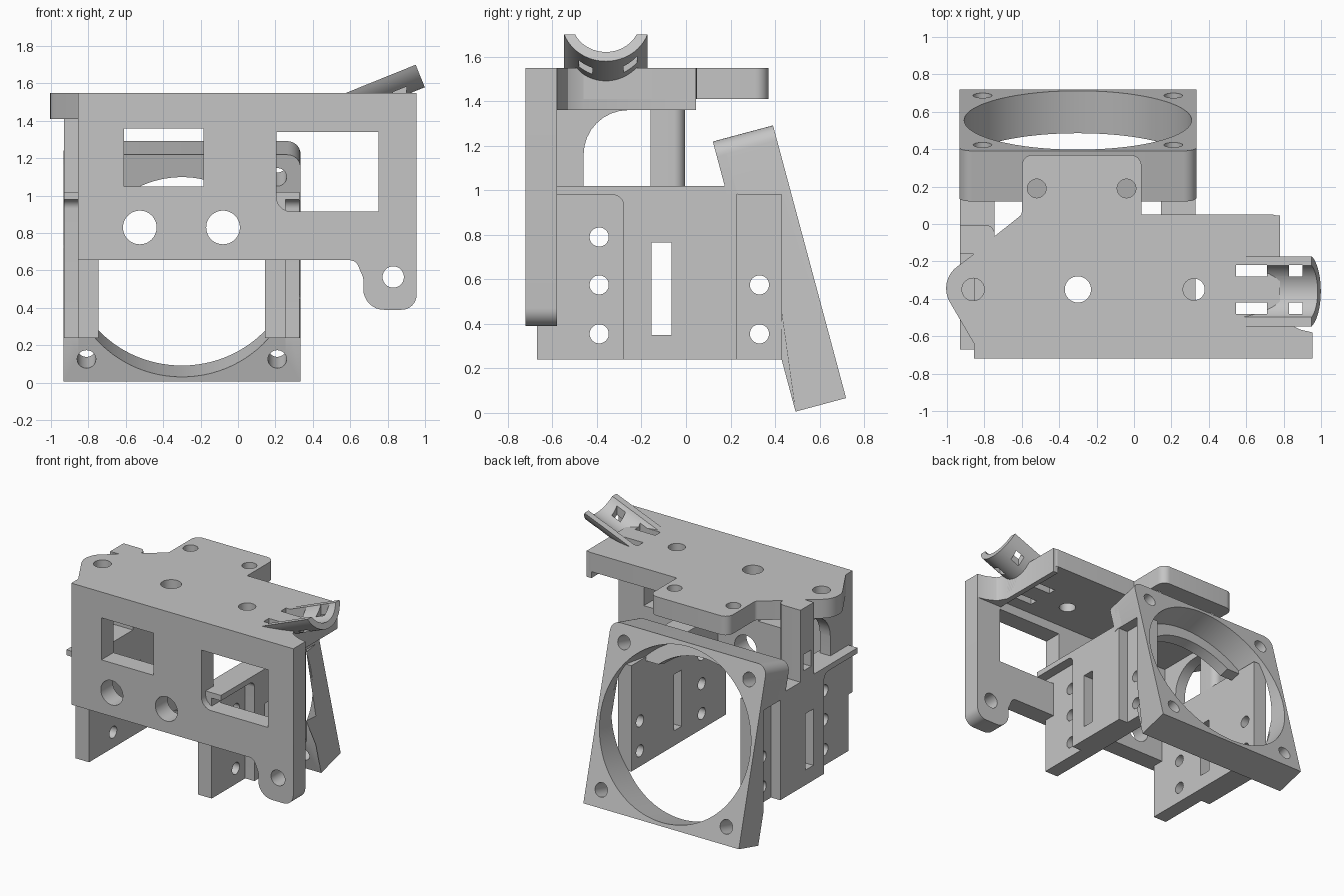
import bpy, bmesh, math
from mathutils import Matrix, Vector

cube = bpy.data.objects.get("Cube")
if cube:
    bpy.data.objects.remove(cube, do_unlink=True)

grey = bpy.data.materials.new("light grey plastic")
grey.use_nodes = True
COLOUR = (0.56, 0.56, 0.56, 1)
grey.diffuse_color = COLOUR
grey.node_tree.nodes["Principled BSDF"].inputs["Base Color"].default_value = COLOUR

MID = -0.3          # centre line of the duct and fan frame
TILT = math.radians(15)


def outline(points):
    """Polygon from (a, b) or (a, b, corner radius) entries."""
    out, n = [], len(points)
    for i, p in enumerate(points):
        c = Vector(p[:2])
        if len(p) < 3:
            out.append(c)
            continue
        d0 = (Vector(points[i - 1][:2]) - c).normalized()
        d1 = (Vector(points[(i + 1) % n][:2]) - c).normalized()
        half = d0.angle(d1) / 2
        centre = c + (d0 + d1).normalized() * p[2] / math.sin(half)
        t = p[2] / math.tan(half)
        start, end = c + d0 * t - centre, c + d1 * t - centre
        sweep = start.angle_signed(end)
        for k in range(9):
            out.append(centre + Matrix.Rotation(-sweep * k / 8, 2) @ start)
    return out


def rect(a0, a1, b0, b1):
    return [(a0, b0), (a1, b0), (a1, b1), (a0, b1)]


def circle(a, b, r, n=48):
    return [(a + r * math.cos(math.tau * k / n), b + r * math.sin(math.tau * k / n))
            for k in range(n)]


def prism(name, points, axis, lo, hi, holes=(), matrix=None):
    """Extrude an outline, with through holes, along one axis."""
    place = {"x": lambda p, t: (t, p[0], p[1]),
             "y": lambda p, t: (p[0], t, p[1]),
             "z": lambda p, t: (p[0], p[1], t)}[axis]
    bm = bmesh.new()
    caps = ([], [])
    for loop in [points, *holes]:
        flat = outline(loop)
        rings = [[bm.verts.new(place(p, t)) for p in flat] for t in (lo, hi)]
        for i in range(len(flat)):
            bm.faces.new((rings[0][i - 1], rings[0][i], rings[1][i], rings[1][i - 1]))
            for cap, ring in zip(caps, rings):
                cap.append(bm.edges.get((ring[i - 1], ring[i])))
    for cap in caps:
        bmesh.ops.triangle_fill(bm, edges=cap, use_beauty=True, normal=place((0, 0), 1))
    if matrix:
        bm.transform(matrix)
    bmesh.ops.recalc_face_normals(bm, faces=bm.faces)
    mesh = bpy.data.meshes.new(name)
    bm.to_mesh(mesh)
    bm.free()
    obj = bpy.data.objects.new(name, mesh)
    bpy.context.collection.objects.link(obj)
    mesh.materials.append(grey)
    return obj


def cut(obj, tools):
    """Subtract the tools, then discard them."""
    for tool in tools:
        mod = obj.modifiers.new("cut", "BOOLEAN")
        mod.operation, mod.solver, mod.object = "DIFFERENCE", "MANIFOLD", tool
    deps = bpy.context.evaluated_depsgraph_get()
    mesh = bpy.data.meshes.new_from_object(obj.evaluated_get(deps))
    obj.modifiers.clear()
    obj.data = mesh
    for tool in tools:
        bpy.data.objects.remove(tool, do_unlink=True)


# Front plate with windows, bores and a rounded ear
prism("front_plate", [
    (-0.855, 0.655), (0.63, 0.655, 0.05), (0.67, 0.56, 0.05), (0.67, 0.39, 0.11),
    (0.955, 0.39, 0.08), (0.955, 1.55), (-0.855, 1.55)], "y", -0.72, -0.58,
    [rect(-0.61, -0.185, 1.05, 1.36),
     [(0.205, 0.915, 0.08), (0.75, 0.915), (0.75, 1.34), (0.205, 1.34)],
     circle(-0.525, 0.83, 0.09), circle(-0.08, 0.83, 0.09), circle(0.83, 0.565, 0.057)])

# Top plate with rear tab, side nose, screw holes and strap slots
SLOT_Y = (-0.48, -0.28)
prism("top_plate", [
    (-0.855, -0.6), (0.78, -0.6), (0.78, 0.05, 0.04), (0.04, 0.05), (0.04, 0.37, 0.06),
    (-0.6, 0.37, 0.06), (-0.6, 0.05, 0.03), (-0.745, -0.065), (-0.77, -0.16),
    (-0.855, -0.16), (-1.05, -0.306, 0.145), (-0.855, -0.64)], "z", 1.41, 1.55,
    [circle(MID, -0.35, 0.07), circle(-0.86, -0.35, 0.06), circle(0.32, -0.35, 0.058),
     circle(-0.52, 0.19, 0.05), circle(-0.04, 0.19, 0.05)]
    + [rect(0.545, 0.71, y, y + 0.06) for y in SLOT_Y])

# Skirt under the open end of the top plate, flaring into the front plate
prism("end_skirt", [(0.955, -0.58), (0.89, -0.565), (0.82, -0.53), (0.78, -0.46),
                    (0.78, 0.045), (0.74, 0.045), (0.74, -0.58)], "z", 1.36, 1.55)

# Sloping cable trough
slope = math.radians(22)
along = Vector((math.cos(slope), 0, math.sin(slope)))
up = Vector((-math.sin(slope), 0, math.cos(slope)))
basis = Matrix((along, (0, 1, 0), up)).transposed().to_4x4()
basis.translation = Vector((0.95, -0.36, 1.7)) + up * 0.07


def trough_arc(radius):
    a = math.acos(0.07 / radius)
    angles = [-a + 2 * a * k / 24 for k in range(25)]
    return [(radius * math.sin(t), -radius * math.cos(t)) for t in angles]


trough = prism("cable_trough", trough_arc(0.2) + trough_arc(0.155)[::-1], "x", -0.4, 0,
               matrix=basis)
cut(trough, [prism("cutter", rect(x0, x1, y, y + 0.06), "z", 1, 2)
             for y in SLOT_Y for x0, x1 in ((0.5, 0.71), (0.83, 0.9))])

# Side walls with a raised outer band, shelf, screw holes and slot
slot = rect(-0.155, -0.065, 0.35, 0.765)
screws = [circle(-0.39, z, 0.043, 32) for z in (0.355, 0.575, 0.79)]
screws += [circle(0.33, z, 0.043, 32) for z in (0.355, 0.575)]
for name, sign in (("left", 1), ("right", -1)):
    def span(a, b):
        return sorted((MID + sign * a, MID + sign * b))

    prism(name + "_side_wall", rect(-0.67, 0.43, 0.24, 1.02), "x", *span(0.445, 0.555),
          [slot, *screws])
    prism(name + "_outer_band", [
        (-0.67, 0.98), (-0.28, 0.98, 0.05), (-0.28, 0.24), (0.23, 0.24),
        (0.23, 1.02), (-0.67, 1.02)], "x", *span(0.555, 0.63), [slot])

# Upright post beside the notch and arched gusset below the nose
post = prism("upright_post", [(-0.93, -0.16), (-0.745, -0.16), (-0.745, -0.005, 0.05),
                              (-0.93, -0.005)], "z", 1.0, 1.55)
cut(post, [prism("cutter", rect(-0.13, -0.04, 1.09, 1.21), "x", -1.1, -0.84)])
prism("arched_gusset", [(-0.6, 1.0), (-0.46, 1.0), (-0.46, 1.36, 0.2), (-0.2, 1.36),
                        (-0.2, 1.43), (-0.6, 1.43)], "x", -0.855, -0.77)

# Tilted fan frame with a large bore and corner screw holes
s, c = math.sin(TILT), math.cos(TILT)
tilt = Matrix(((-1, 0, 0), (0, -s, c), (0, c, s))).transposed().to_4x4()
tilt.translation = (MID, 0.555, 0.679)
H = 0.634
frame = prism("fan_frame", [(-H, -H), (H, -H), (H, H, 0.07), (-H, H, 0.07)], "z",
              -0.235, 0, [circle(0, 0, 0.608, 96)]
              + [circle(a, b, 0.05, 32) for a in (-0.51, 0.51) for b in (-0.51, 0.51)],
              tilt)

# Screwdriver clearance on both sides of the frame
cut(frame, [prism("cutter", rect(0.1, 0.43, 0.2, 0.98), "x", *sorted((MID + a, MID + b)))
            for a, b in ((0.556, 0.8), (-0.556, -0.8))])

# Upper lip that narrows the opening at the front of the frame
a0 = math.asin(0.38 / 0.51)
arch = [(0.51 * math.cos(t), 0.51 * math.sin(t))
        for t in (math.pi - a0 - (math.pi - 2 * a0) * k / 24 for k in range(25))]
prism("upper_lip", [(-H, 0.38), *arch, (H, 0.38), (H, H, 0.07), (-H, H, 0.07)], "z",
      -0.28, -0.2, [circle(a, 0.51, 0.05, 32) for a in (-0.51, 0.51)], tilt)

# Smooth the curved walls, keep the edges crisp
bpy.ops.object.select_all(action="DESELECT")
for obj in bpy.context.collection.objects:
    if obj.type == "MESH" and obj.data.materials and obj.data.materials[0] == grey:
        obj.select_set(True)
        bpy.context.view_layer.objects.active = obj
bpy.ops.object.shade_smooth_by_angle(angle=math.radians(30))
